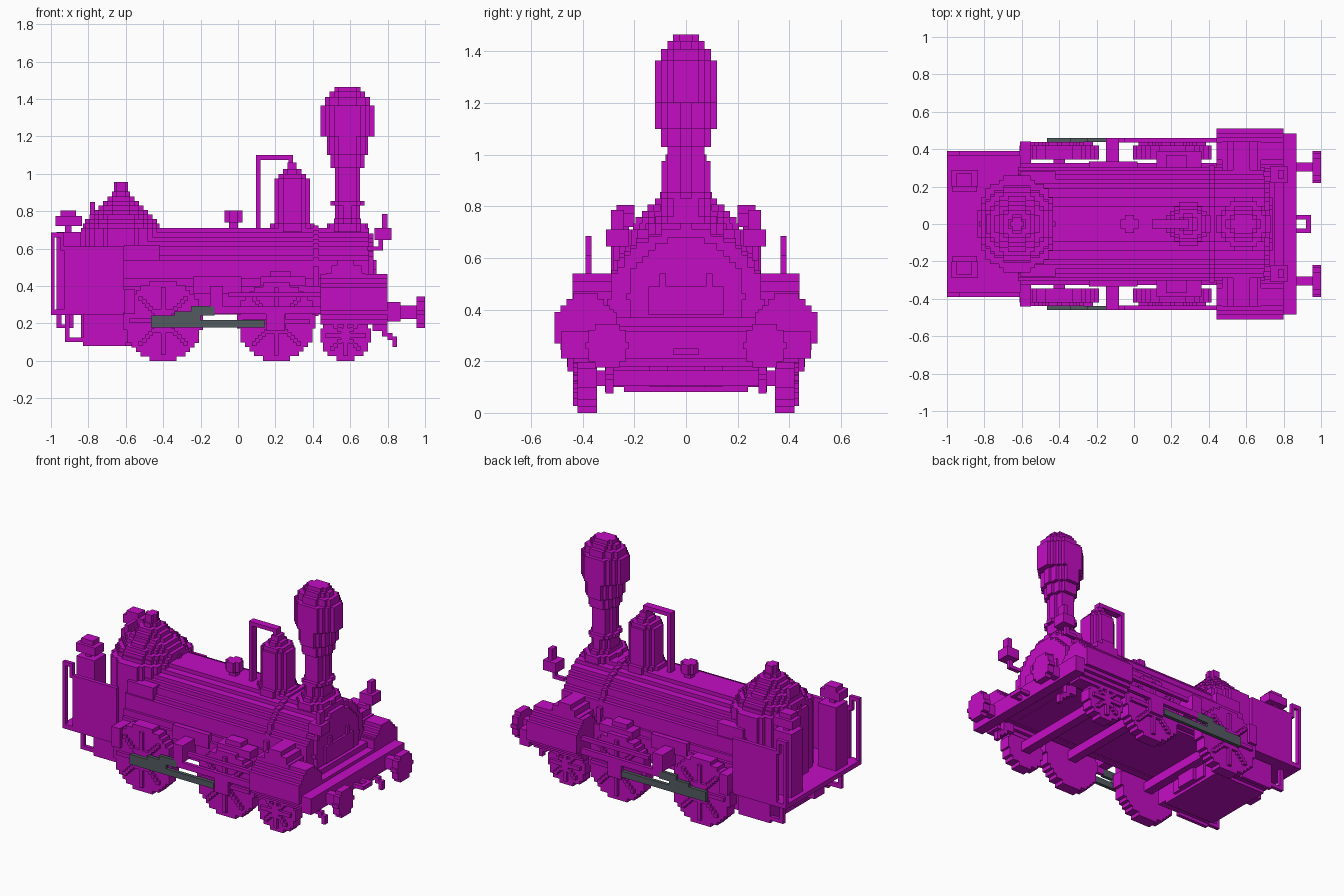
import bpy, bmesh, math

if "Cube" in bpy.data.objects:
    bpy.data.objects.remove(bpy.data.objects["Cube"], do_unlink=True)

G = 0.0241  # step size of the blocky style


def material(name, rgb):
    m = bpy.data.materials.new(name)
    m.use_nodes = True
    m.diffuse_color = (*rgb, 1)
    m.node_tree.nodes["Principled BSDF"].inputs["Base Color"].default_value = (*rgb, 1)
    return m


MAGENTA = material("magenta", (0.55, 0.004, 0.55))
GREY = material("slate_grey", (0.085, 0.105, 0.115))


def prism(bm, pts, axis, a, b):
    """Extrude a 2D outline from a to b along an axis."""
    place = {"x": lambda u, v, t: (t, u, v),
             "y": lambda u, v, t: (u, t, v),
             "z": lambda u, v, t: (u, v, t)}[axis]
    lo = [bm.verts.new(place(u, v, a)) for u, v in pts]
    hi = [bm.verts.new(place(u, v, b)) for u, v in pts]
    bm.faces.new(lo)
    bm.faces.new(hi)
    for i in range(len(pts)):
        j = (i + 1) % len(pts)
        bm.faces.new((lo[i], lo[j], hi[j], hi[i]))


def stepped(cu, cv, ru, rv, floor=None):
    """Outline of a circle or ellipse drawn in square steps."""
    n = max(1, round(2 * rv / G))
    h = 2 * rv / n
    rows = []
    for i in range(n):
        z0, z1 = cv - rv + i * h, cv - rv + (i + 1) * h
        if floor is not None and z0 < floor - h / 2:
            continue
        t = ((z0 + z1) / 2 - cv) / rv
        w = min(ru, max(1, round(ru * math.sqrt(1 - t * t) / G)) * G)
        if rows and abs(rows[-1][2] - w) < 1e-6:
            rows[-1][1] = z1
        else:
            rows.append([z0, z1, w])
    side = [p for z0, z1, w in rows for p in ((w, z0), (w, z1))]
    return [(cu + w, z) for w, z in side] + [(cu - w, z) for w, z in reversed(side)]


def box(bm, x0, x1, y0, y1, z0, z1):
    prism(bm, [(x0, y0), (x1, y0), (x1, y1), (x0, y1)], "z", z0, z1)


def disc(bm, axis, cu, cv, ru, a, b, rv=None, floor=None):
    prism(bm, stepped(cu, cv, ru, rv or ru, floor), axis, a, b)


def finish(name, bm, mat=MAGENTA):
    bmesh.ops.recalc_face_normals(bm, faces=bm.faces[:])
    me = bpy.data.meshes.new(name)
    bm.to_mesh(me)
    bm.free()
    me.materials.append(mat)
    ob = bpy.data.objects.new(name, me)
    bpy.context.collection.objects.link(ob)
    return ob


def boxes(name, items, mat=MAGENTA):
    bm = bmesh.new()
    for it in items:
        box(bm, *it)
    return finish(name, bm, mat)


def stack(name, cx, levels):
    """Upright turned part from (z0, z1, rx, ry) layers."""
    bm = bmesh.new()
    for z0, z1, rx, ry in levels:
        disc(bm, "z", cx, 0, rx, z0, z1, ry)
    return finish(name, bm)


def mirrored(name, items, mat=MAGENTA):
    """Boxes on the +y side, repeated on the -y side."""
    boxes(name + "_back", items, mat)
    boxes(name + "_front", [(a, b, -d, -c, e, f) for a, b, c, d, e, f in items], mat)


# Boiler, band, smokebox and its door
bm = bmesh.new()
disc(bm, "x", 0, 0.405, 0.305, -0.62, 0.42, floor=0.25)
finish("boiler", bm)
bm = bmesh.new()
disc(bm, "x", 0, 0.408, 0.315, 0.40, 0.43, floor=0.25)
disc(bm, "x", 0, 0.405, 0.305, 0.43, 0.70, floor=0.25)
finish("smokebox", bm)
bm = bmesh.new()
disc(bm, "x", 0, 0.45, 0.23, 0.70, 0.725, floor=0.30)
box(bm, 0.725, 0.74, -0.145, 0.145, 0.38, 0.49)
for y in (-0.09, 0.09):
    box(bm, 0.725, 0.74, y - 0.012, y + 0.012, 0.49, 0.54)
finish("smokebox_door", bm)

# Firebox with its stepped dome
levels = [(0.10, 0.71, 0.215, 0.26)]
for i, r in enumerate((0.205, 0.195, 0.17, 0.15, 0.12, 0.10, 0.075)):
    levels.append((0.71 + i * G, 0.71 + (i + 1) * G, r, r))
levels += [(0.878, 0.905, 0.05, 0.05), (0.905, 0.955, 0.037, 0.037)]
stack("firebox_dome", -0.625, levels)
boxes("ash_pan", [(-0.83, -0.45, -0.24, 0.24, 0.08, 0.11),
                  (-0.83, -0.45, -0.305, 0.305, 0.10, 0.27),
                  (-0.61, -0.42, -0.28, 0.28, 0.25, 0.62)])
boxes("safety_pipe", [(-0.79, -0.765, -0.05, 0.05, 0.27, 0.85),
                      (-0.765, -0.72, -0.03, 0.03, 0.74, 0.80)])

# Steam dome, balance pipe, whistle and chimney
stack("steam_dome", 0.29, [(0.69, 0.735, 0.118, 0.118), (0.735, 0.975, 0.095, 0.095),
                           (0.975, 1.0, 0.08, 0.08), (1.0, 1.025, 0.06, 0.06),
                           (1.025, 1.06, 0.035, 0.035)])
boxes("steam_pipe", [(0.095, 0.12, -0.024, 0.024, 0.70, 1.10),
                     (0.12, 0.27, -0.024, 0.024, 1.075, 1.10),
                     (0.27, 0.295, -0.024, 0.024, 1.04, 1.10)])
stack("whistle", -0.025, [(0.70, 0.74, 0.024, 0.024), (0.74, 0.805, 0.048, 0.048)])
stack("chimney", 0.585, [(0.69, 0.735, 0.11, 0.145), (0.735, 0.76, 0.075, 0.12),
                         (0.76, 0.83, 0.067, 0.096), (0.83, 0.855, 0.09, 0.096),
                         (0.855, 1.03, 0.067, 0.072), (1.03, 1.10, 0.09, 0.096),
                         (1.10, 1.20, 0.11, 0.12), (1.20, 1.365, 0.145, 0.12),
                         (1.365, 1.41, 0.12, 0.097), (1.41, 1.44, 0.095, 0.072),
                         (1.44, 1.465, 0.07, 0.05)])

# Wheels: disc, proud hub and blocky spokes
for tag, wx, r in (("rear", -0.40, 0.213), ("middle", 0.205, 0.21), ("leading", 0.575, 0.135)):
    for side, s in (("back", 1), ("front", -1)):
        bm = bmesh.new()
        disc(bm, "y", wx, r, r, s * 0.345, s * 0.42)
        disc(bm, "y", wx, r, r * 0.3, s * 0.42, s * 0.438)
        for k in range(8):
            c, q = math.cos(k * math.pi / 4), math.sin(k * math.pi / 4)
            for j in range(2, int(r / G)):
                u, v = wx + c * j * G, r + q * j * G
                h = G / 2
                prism(bm, [(u - h, v - h), (u + h, v - h), (u + h, v + h), (u - h, v + h)],
                      "y", s * 0.42, s * 0.438)
        finish(f"{tag}_wheel_{side}", bm)
    boxes(f"{tag}_axle", [(wx - 0.03, wx + 0.03, -0.35, 0.35, r - 0.03, r + 0.03)])

# Frame plates, hangers and rear mudguards
mirrored("frame_plate", [(-0.61, 0.80, 0.28, 0.325, 0.25, 0.40),
                         (-0.15, -0.08, 0.30, 0.46, 0.29, 0.40),
                         (-0.24, 0.02, 0.30, 0.335, 0.36, 0.45),
                         (0.12, 0.36, 0.30, 0.39, 0.40, 0.45),
                         (0.17, 0.28, 0.30, 0.37, 0.45, 0.48),
                         (-0.61, -0.55, 0.32, 0.44, 0.25, 0.38)])

# Rods: grey coupling rod and magenta piston rod
mirrored("coupling_rod", [(-0.465, 0.145, 0.438, 0.46, 0.178, 0.218),
                          (-0.465, -0.20, 0.438, 0.46, 0.218, 0.243),
                          (-0.34, -0.125, 0.438, 0.46, 0.243, 0.265),
                          (-0.25, -0.125, 0.438, 0.46, 0.265, 0.292)], GREY)
mirrored("piston_rod", [(-0.125, 0.45, 0.436, 0.459, 0.25, 0.29),
                        (-0.05, 0.45, 0.436, 0.459, 0.34, 0.365),
                        (0.15, 0.25, 0.436, 0.459, 0.16, 0.25)])

# Cylinders with stepped chests above
for side, s in (("back", 1), ("front", -1)):
    bm = bmesh.new()
    disc(bm, "x", s * 0.39, 0.33, 0.12, 0.44, 0.80, rv=0.135)
    for x0, x1, y1, z1 in ((0.47, 0.68, 0.44, 0.47), (0.50, 0.66, 0.44, 0.51),
                           (0.53, 0.62, 0.44, 0.54)):
        box(bm, x0, x1, min(s * 0.28, s * y1), max(s * 0.28, s * y1), 0.40, z1)
    finish(f"cylinder_{side}", bm)

# Front deck, buffer beam and saddle
boxes("front_deck", [(0.44, 0.80, -0.40, 0.40, 0.25, 0.32),
                     (0.70, 0.75, -0.30, 0.30, 0.32, 0.37),
                     (0.75, 0.80, -0.43, 0.43, 0.25, 0.335),
                     (0.80, 0.87, -0.485, 0.485, 0.21, 0.315)])
boxes("draw_hook", [(0.87, 0.945, -0.048, -0.024, 0.225, 0.25),
                    (0.87, 0.945, 0.024, 0.048, 0.225, 0.25),
                    (0.92, 0.945, -0.048, 0.048, 0.225, 0.25)])
for side, s in (("back", 1), ("front", -1)):
    bm = bmesh.new()
    disc(bm, "x", s * 0.305, 0.26, 0.036, 0.86, 0.955)
    disc(bm, "x", s * 0.305, 0.26, 0.085, 0.955, 1.0)
    finish(f"buffer_{side}", bm)
mirrored("guard_iron", [(0.72, 0.77, 0.28, 0.312, 0.16, 0.22),
                        (0.77, 0.80, 0.28, 0.312, 0.13, 0.21),
                        (0.80, 0.825, 0.28, 0.312, 0.11, 0.15),
                        (0.825, 0.85, 0.28, 0.312, 0.075, 0.13)])

# Lamps
mirrored("front_lamp", [(0.69, 0.77, 0.255, 0.28, 0.59, 0.612),
                        (0.75, 0.775, 0.255, 0.28, 0.59, 0.65),
                        (0.73, 0.822, 0.22, 0.31, 0.645, 0.71),
                        (0.77, 0.80, 0.24, 0.29, 0.71, 0.785)])
mirrored("rear_lamp", [(-0.925, -0.89, 0.22, 0.26, 0.68, 0.72),
                       (-0.975, -0.835, 0.20, 0.29, 0.72, 0.775),
                       (-0.95, -0.865, 0.20, 0.27, 0.775, 0.805)])
mirrored("lamp_pillar", [(-0.97, -0.84, 0.17, 0.29, 0.26, 0.69)])

# Footplate, side sheets, handrail loops and steps
boxes("footplate", [(-1.0, -0.61, -0.39, 0.39, 0.245, 0.275),
                    (-0.97, -0.945, -0.05, 0.05, 0.18, 0.25),
                    (-0.90, -0.88, -0.05, 0.05, 0.18, 0.25),
                    (-0.97, -0.88, -0.05, 0.05, 0.175, 0.195)])
mirrored("side_sheet", [(-0.93, -0.61, 0.365, 0.39, 0.26, 0.61)])
mirrored("handrail", [(-1.0, -0.98, 0.365, 0.39, 0.25, 0.685),
                      (-1.0, -0.93, 0.365, 0.39, 0.66, 0.685),
                      (-0.95, -0.93, 0.365, 0.39, 0.59, 0.685)])
mirrored("step", [(-0.925, -0.90, 0.29, 0.313, 0.10, 0.25),
                  (-0.925, -0.60, 0.29, 0.313, 0.10, 0.125),
                  (-0.83, -0.60, 0.29, 0.313, 0.08, 0.25)])
